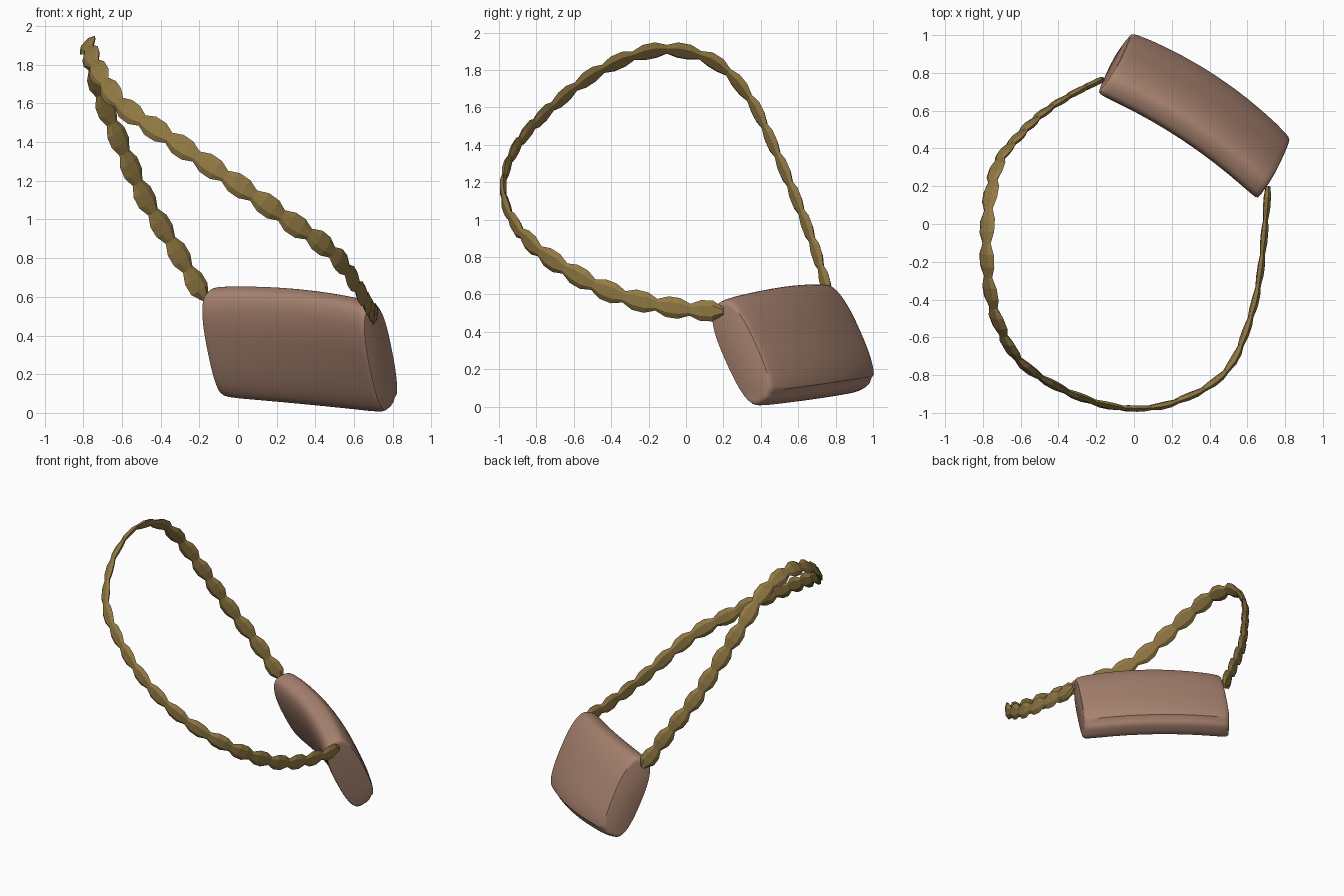
import bpy, bmesh, math
from mathutils import Vector

if "Cube" in bpy.data.objects:
    bpy.data.objects.remove(bpy.data.objects["Cube"])

def material(name, col):
    m = bpy.data.materials.new(name)
    m.diffuse_color = (*col, 1)
    m.use_nodes = True
    m.node_tree.nodes["Principled BSDF"].inputs["Base Color"].default_value = m.diffuse_color
    return m

def loft(name, rings, mat):
    bm = bmesh.new()
    rows = [[bm.verts.new(p) for p in r] for r in rings]
    n = len(rows[0])
    for a, b in zip(rows, rows[1:]):
        for i in range(n):
            bm.faces.new((a[i], a[(i + 1) % n], b[(i + 1) % n], b[i]))
    bm.faces.new(rows[0])
    bm.faces.new(rows[-1])
    bmesh.ops.recalc_face_normals(bm, faces=bm.faces)
    me = bpy.data.meshes.new(name)
    bm.to_mesh(me)
    bm.free()
    me.materials.append(mat)
    ob = bpy.data.objects.new(name, me)
    bpy.context.collection.objects.link(ob)
    return ob

leather = material("dusty_rose_leather", (0.39, 0.225, 0.16))
brass = material("olive_gold", (0.29, 0.195, 0.058))

# tilted frame of the bag: length, down, outward thickness
L = Vector((0.83, -0.55, -0.08)).normalized()
T = Vector((0.526, 0.731, 0.434))
T = (T - L * T.dot(L)).normalized()
D = T.cross(L)
C = Vector((0.313, 0.5625, 0.327))

# cross-section: rounded lens, with the outer flap standing proud and ending low down
HALF_T, HALF_H, FLAP, FLAP_END = 0.105, 0.302, 0.02, 0.275
def sgnpow(v, p):
    return math.copysign(abs(v) ** p, v)
section = []
N = 64
for i in range(N):
    a = 2 * math.pi * (i + 0.5) / N
    p = 0.8 if math.sin(a) < 0 else (0.6 if math.cos(a) > 0 else 0.55)
    t, h = HALF_T * sgnpow(math.cos(a), p), HALF_H * sgnpow(math.sin(a), 0.8)
    if t > 0 and h < FLAP_END:
        t += FLAP * min(1, t / 0.05)
    section.append((t, h))

# body: bowed along its length, rounded rims at both ends
stations = [(-0.507, 0.88), (-0.504, 0.94), (-0.492, 0.975), (-0.47, 0.99)]
stations += [(-0.4 + 0.1 * i, 1.0) for i in range(9)]
stations += [(-s, k) for s, k in reversed(stations[:4])]
rings = []
for s, k in stations:
    b = 1 - (2 * s) ** 2
    rings.append([C + L * s + T * (0.05 * b + t * k) + D * (h * k * (1 + (0.08 if h > 0 else 0.02) * b))
                  for t, h in section])
bag = loft("bag_body", rings, leather)

# strap path and the direction of its width
path = [(-.17, .765, .59), (-.33, .685, .86), (-.485, .585, 1.12), (-.61, .465, 1.4), (-.71, .34, 1.65),
        (-.76, .16, 1.84), (-.78, -.08, 1.91), (-.77, -.3, 1.87), (-.72, -.52, 1.76), (-.6, -.73, 1.59),
        (-.37, -.88, 1.43), (-.12, -.965, 1.26), (.1, -.972, 1.11), (.275, -.92, .985), (.415, -.845, .89),
        (.53, -.72, .785), (.625, -.47, .64), (.67, -.25, .565), (.695, 0, .52), (.71, .2, .51)]
path = [Vector(p) for p in path]
widths = [(0, (.63, .3, .6)), (4, (.65, .25, .6)), (6, (.67, .03, .72)), (12, (.43, 0, .9)),
          (17, (.1, .15, .98)), (19, (.1, .15, .98))]

def spline(u):
    i = min(int(u), len(path) - 2)
    f = u - i
    p1, p2 = path[i], path[i + 1]
    p0 = path[i - 1] if i else 2 * p1 - p2
    p3 = path[i + 2] if i + 2 < len(path) else 2 * p2 - p1
    return 0.5 * (2 * p1 + (p2 - p0) * f + (2 * p0 - 5 * p1 + 4 * p2 - p3) * f * f + (3 * p1 - p0 - 3 * p2 + p3) * f ** 3)

def width_dir(u):
    for (a, va), (b, vb) in zip(widths, widths[1:]):
        if u <= b:
            return Vector(va).lerp(Vector(vb), (u - a) / (b - a))
    return Vector(widths[-1][1])

# even spacing by arc length
K = 2000
us = [(len(path) - 1) * i / K for i in range(K + 1)]
pts = [spline(u) for u in us]
acc = [0.0]
for a, b in zip(pts, pts[1:]):
    acc.append(acc[-1] + (b - a).length)

# strap: one continuous chain of flat faceted beads
BEADS = 28
bead = [(0.0, 0.032, 0.012), (0.32, 0.056, 0.017), (0.68, 0.056, 0.017)]
rings, j = [], 0
total = BEADS * len(bead)
for n in range(total + 1):
    f, w, th = bead[n % len(bead)]
    if n in (0, total):
        w *= 0.6
    d = acc[-1] * (n // len(bead) + f) / BEADS
    while j < K and acc[j] < d:
        j += 1
    t = (pts[min(j + 8, K)] - pts[max(j - 8, 0)]).normalized()
    wd = width_dir(us[j])
    wd = (wd - t * wd.dot(t)).normalized()
    nd = t.cross(wd)
    rings.append([pts[j] + wd * (x * w) + nd * (y * th) for x, y in
                  ((1, 0), (.5, 1), (-.5, 1), (-1, 0), (-.5, -1), (.5, -1))])
loft("bead_strap", rings, brass)

# smooth the bag, keep its flap edge and rims crisp
bpy.context.view_layer.objects.active = bag
bag.select_set(True)
bpy.ops.object.shade_smooth_by_angle(angle=math.radians(40))
